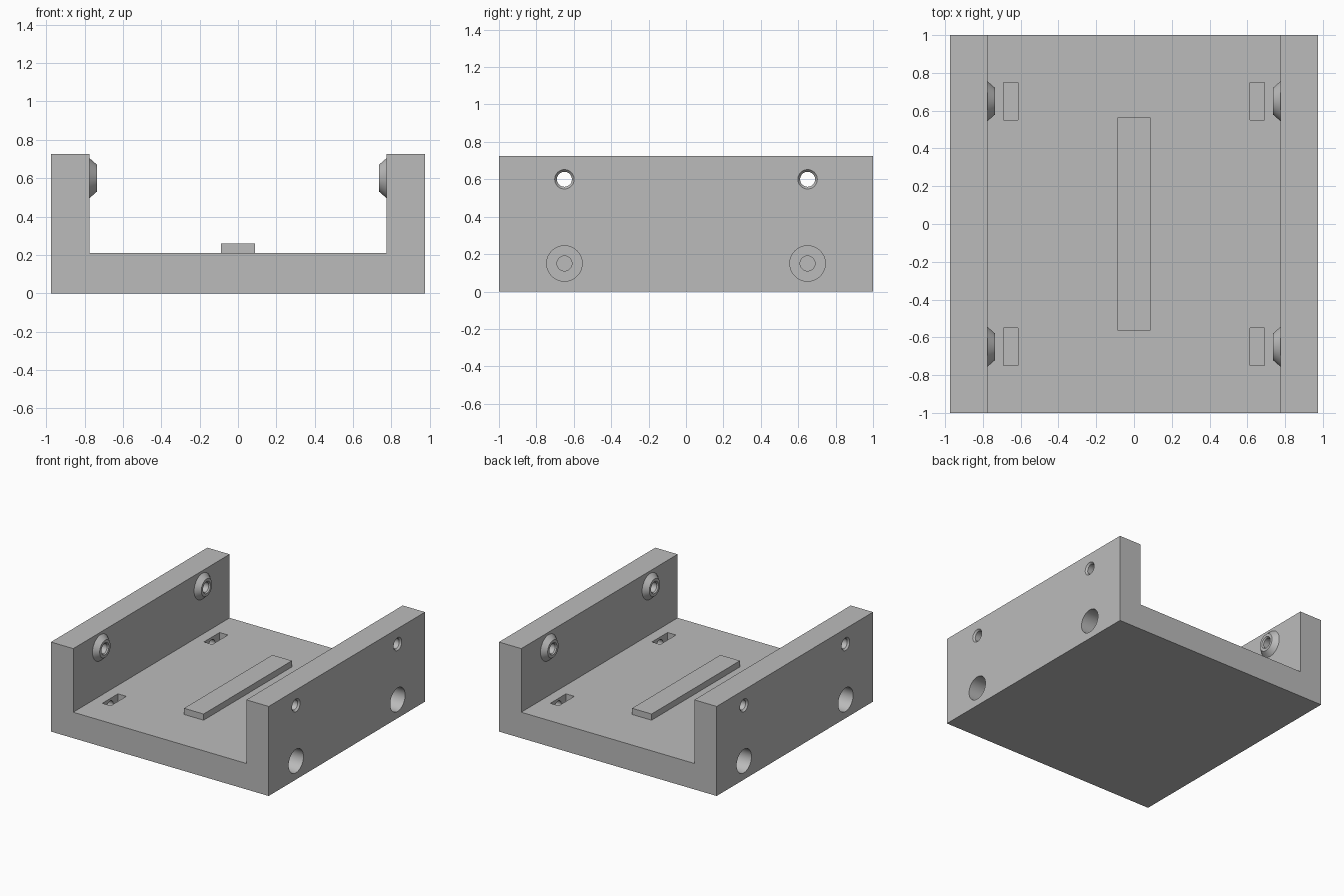
import bpy
import bmesh
from math import radians, tau
from mathutils import Matrix, Vector

cube = bpy.data.objects.get("Cube")
if cube:
    bpy.data.objects.remove(cube, do_unlink=True)

grey = bpy.data.materials.new("plain_grey")
grey.use_nodes = True
colour = (0.5, 0.5, 0.5, 1)
grey.diffuse_color = colour
grey.node_tree.nodes["Principled BSDF"].inputs["Base Color"].default_value = colour

W, L, H = 0.975, 1.0, 0.725      # half width, half length, wall height
INNER, FLOOR = 0.775, 0.21       # inner wall face, floor height
RAIL_TOP = 0.26
OVER = 0.02                      # cutters stick out this far


def make_object(name, bm):
    bmesh.ops.recalc_face_normals(bm, faces=bm.faces)
    mesh = bpy.data.meshes.new(name)
    bm.to_mesh(mesh)
    bm.free()
    mesh.materials.append(grey)
    obj = bpy.data.objects.new(name, mesh)
    bpy.context.collection.objects.link(obj)
    return obj


def box(name, x0, x1, y0, y1, z0, z1):
    bm = bmesh.new()
    bmesh.ops.create_cube(bm, size=1)
    for v in bm.verts:
        v.co = ((x0 + x1) / 2 + v.co.x * (x1 - x0),
                (y0 + y1) / 2 + v.co.y * (y1 - y0),
                (z0 + z1) / 2 + v.co.z * (z1 - z0))
    return make_object(name, bm)


def lathe(name, profile, origin, direction, closed=False):
    """Revolve (radius, depth) points about a line through origin."""
    bm = bmesh.new()
    verts = [bm.verts.new((r, 0, t)) for r, t in profile]
    edges = [bm.edges.new(p) for p in zip(verts, verts[1:])]
    if closed:
        edges.append(bm.edges.new((verts[-1], verts[0])))
    bmesh.ops.spin(bm, geom=verts + edges, cent=(0, 0, 0), axis=(0, 0, 1),
                   angle=tau, steps=40)
    bmesh.ops.remove_doubles(bm, verts=bm.verts, dist=0.0001)
    turn = Vector(direction).to_track_quat('Z', 'Y').to_matrix().to_4x4()
    bm.transform(Matrix.Translation(origin) @ turn)
    return make_object(name, bm)


def cut(cutter, *targets):
    for target in targets:
        mod = target.modifiers.new("cut", 'BOOLEAN')
        mod.operation = 'DIFFERENCE'
        mod.solver = 'EXACT'
        mod.object = cutter
        bpy.context.view_layer.objects.active = target
        bpy.ops.object.modifier_apply(modifier=mod.name)
    bpy.data.objects.remove(cutter, do_unlink=True)


# Channel body: U profile extruded along y
bm = bmesh.new()
outline = [(-W, 0), (W, 0), (W, H), (INNER, H), (INNER, FLOOR),
           (-INNER, FLOOR), (-INNER, H), (-W, H)]
face = bm.faces.new([bm.verts.new((x, -L, z)) for x, z in outline])
grown = bmesh.ops.extrude_face_region(bm, geom=[face])["geom"]
bmesh.ops.translate(bm, vec=(0, 2 * L, 0),
                    verts=[g for g in grown if isinstance(g, bmesh.types.BMVert)])
body = make_object("channel_body", bm)

# Raised strip on the floor
rail = box("floor_strip", -0.0875, 0.0875, -0.565, 0.565, FLOOR, RAIL_TOP)
parts = [body, rail]

# Hole profiles, depth measured from the entry surface
deep_bore = [(0, -OVER), (0.096, -OVER), (0.096, 0.345), (0.06, 0.345),
             (0.06, 0.355), (0.04, 0.37), (0.04, 0.705), (0.055, H),
             (0.055, H + OVER), (0, H + OVER)]
nut_bore = [(0, -OVER), (0.095, -OVER), (0.095, 0.2), (0.04, 0.2),
            (0.04, 0.45), (0, 0.45)]
cross_hole = [(0, -OVER), (0.052, -OVER), (0.052, 0), (0.04, 0.014),
              (0.04, 0.22), (0, 0.22)]
foot_hole = [(0, -OVER), (0.056, -OVER), (0.056, 0), (0.042, 0.016),
             (0.042, 0.3), (0, 0.3)]
strip_hole = [(0, -OVER), (0.044, -OVER), (0.044, 0), (0.033, 0.014),
              (0.033, 0.18), (0, 0.18)]
boss_ring = [(0.04, 0), (0.105, 0), (0.07, 0.04), (0.048, 0.04), (0.04, 0.03)]

for side, side_name in ((1, "left"), (-1, "right")):
    inward = (-side, 0, 0)
    for end, end_name in ((-1, "front"), (1, "back")):
        y = end * 0.65
        # Vertical counterbored holes that break through the inner wall
        cut(lathe("cutter", deep_bore, (side * 0.84, end * 0.45, H), (0, 0, -1)), body)
        # Blind holes under the corners
        cut(lathe("cutter", foot_hole, (side * 0.85, end * 0.87, 0), (0, 0, 1)), body)
        # Upper side holes
        cut(lathe("cutter", cross_hole, (side * W, y, 0.6), inward), body)
        # Lower counterbored side holes and their nut slots
        cut(lathe("cutter", nut_bore, (side * W, y, 0.15), inward), body)
        x0, x1 = sorted((side * 0.615, side * 0.69))
        cut(box("cutter", x0, x1, y - 0.1, y + 0.1, 0.05, FLOOR + OVER), body)
        # Conical bosses on the inner walls
        parts.append(lathe(f"{end_name}_{side_name}_boss", boss_ring,
                           (side * INNER, y, 0.6), inward, closed=True))

# Blind holes in the strip
for y in (-0.165, 0.165):
    cut(lathe("cutter", strip_hole, (0, y, RAIL_TOP), (0, 0, -1)), body, rail)

# Smooth round walls, keep sharp edges
bpy.ops.object.select_all(action='DESELECT')
for part in parts:
    part.select_set(True)
bpy.context.view_layer.objects.active = body
bpy.ops.object.shade_smooth_by_angle(angle=radians(25))
